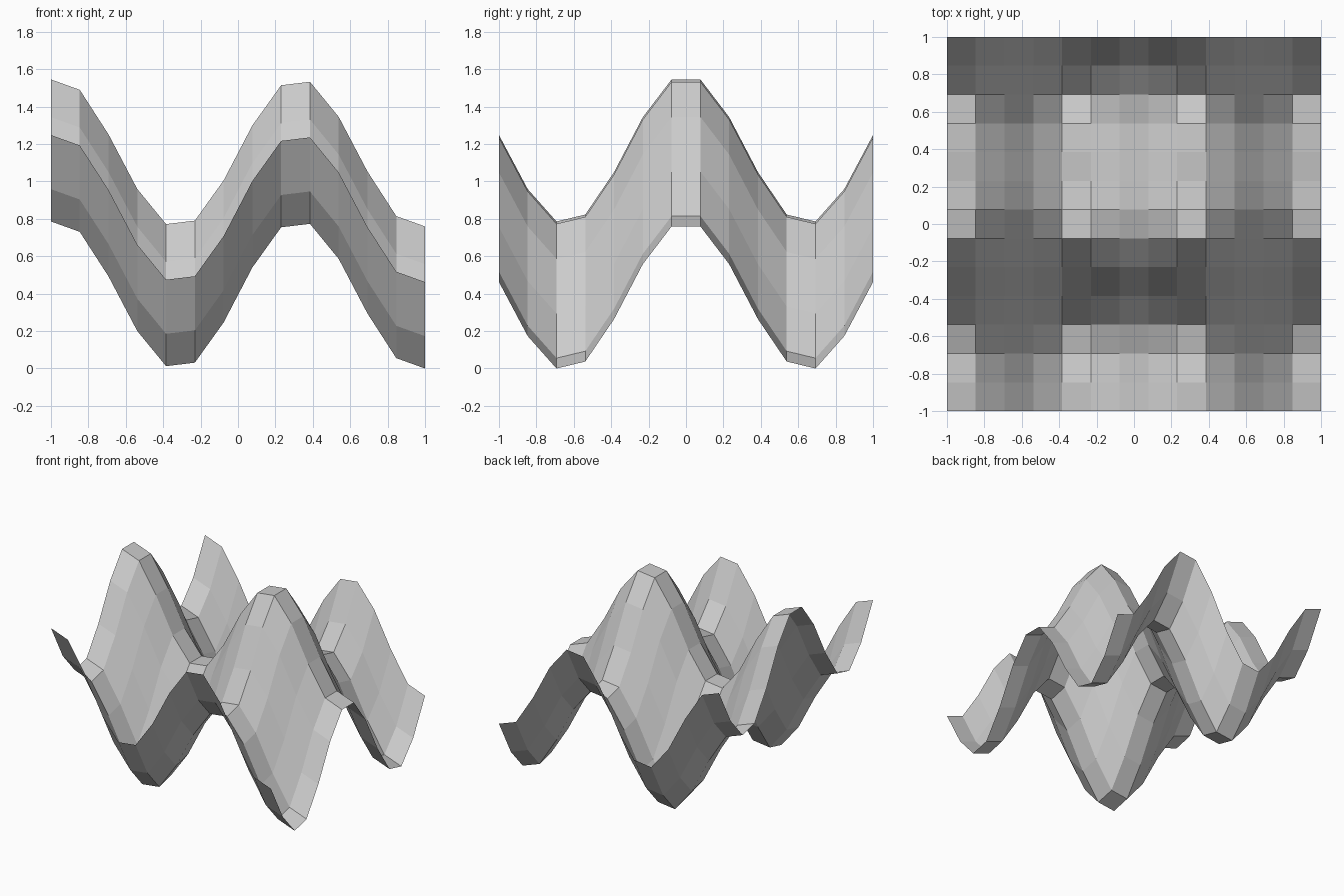
import bpy
import bmesh
import math

if "Cube" in bpy.data.objects:
    bpy.data.objects.remove(bpy.data.objects["Cube"])

CELLS = 13      # squares along each side
FREQ = 4.9      # wave frequency
AMP = 0.4       # wave height

# flat square grid
bm = bmesh.new()
bmesh.ops.create_grid(bm, x_segments=CELLS, y_segments=CELLS, size=1.0)

# raise it into crossed sine and cosine waves
for v in bm.verts:
    v.co.z = AMP * (math.sin(FREQ * v.co.x) + math.cos(FREQ * v.co.y))

# rest the lowest point on the ground
low = min(v.co.z for v in bm.verts)
for v in bm.verts:
    v.co.z -= low

mesh = bpy.data.meshes.new("wave_surface")
bm.to_mesh(mesh)
bm.free()

# plain grey, flat faces
grey = bpy.data.materials.new("light grey")
grey.diffuse_color = (0.6, 0.6, 0.6, 1.0)
grey.use_nodes = True
grey.node_tree.nodes["Principled BSDF"].inputs["Base Color"].default_value = grey.diffuse_color
mesh.materials.append(grey)

surface = bpy.data.objects.new("wave_surface", mesh)
bpy.context.collection.objects.link(surface)
